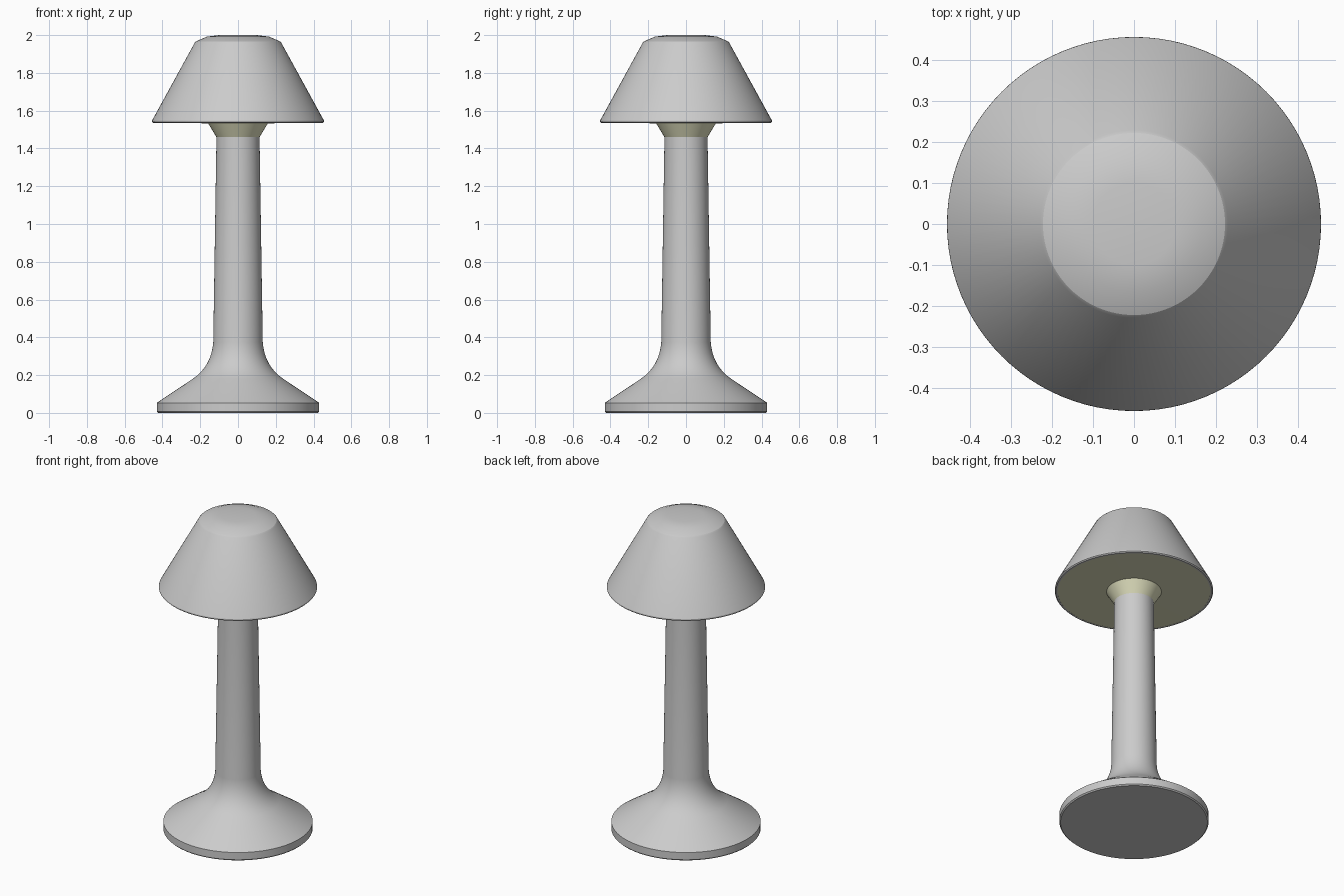
import bpy, bmesh, math

if "Cube" in bpy.data.objects:
    bpy.data.objects.remove(bpy.data.objects["Cube"])

SEGMENTS = 96


def lathe(name, profile, color=None):
    """Spin a (radius, z) profile around the z axis; ends on the axis close it."""
    bm = bmesh.new()
    verts = [bm.verts.new((r, 0, z)) for r, z in profile]
    edges = [bm.edges.new(pair) for pair in zip(verts, verts[1:])]
    bmesh.ops.spin(bm, geom=verts + edges, cent=(0, 0, 0), axis=(0, 0, 1),
                   angle=math.tau, steps=SEGMENTS, use_duplicate=False)
    bmesh.ops.remove_doubles(bm, verts=bm.verts, dist=0.0001)
    bmesh.ops.recalc_face_normals(bm, faces=bm.faces)
    mesh = bpy.data.meshes.new(name)
    bm.to_mesh(mesh)
    bm.free()
    obj = bpy.data.objects.new(name, mesh)
    bpy.context.collection.objects.link(obj)
    if color:
        mat = bpy.data.materials.new(name + "_material")
        mat.diffuse_color = color
        mat.use_nodes = True
        mat.node_tree.nodes["Principled BSDF"].inputs["Base Color"].default_value = mat.diffuse_color
        mesh.materials.append(mat)
    bpy.ops.object.select_all(action='DESELECT')
    obj.select_set(True)
    bpy.context.view_layer.objects.active = obj
    bpy.ops.object.shade_smooth_by_angle(angle=math.radians(20))
    return obj


# Concave fillet between the foot and the stem
c0, c1, c2 = (0.237, 0.182), (0.14, 0.25), (0.131, 0.375)
fillet = []
for i in range(9):
    t = i / 8
    fillet.append(tuple((1 - t) ** 2 * a + 2 * t * (1 - t) * b + t * t * c
                        for a, b, c in zip(c0, c1, c2)))

# Foot and tapered stem
lathe("base_and_stem", [(0, 0), (0.423, 0), (0.43, 0.007), (0.43, 0.053)]
      + fillet + [(0.114, 1.46), (0, 1.46)])

# Lampshade with a softly stepped crown
lathe("lampshade", [(0, 2.0), (0.10, 2.0), (0.165, 1.992), (0.222, 1.967),
                    (0.229, 1.96), (0.455, 1.548), (0.456, 1.541),
                    (0.450, 1.535), (0.440, 1.535), (0.440, 1.545)])

# Pale diffuser: flared collar and disc closing the shade
lathe("diffuser", [(0, 1.46), (0.114, 1.46), (0.158, 1.533),
                   (0.441, 1.536), (0.441, 1.545), (0, 1.545)],
      (0.75, 0.75, 0.52, 1))
